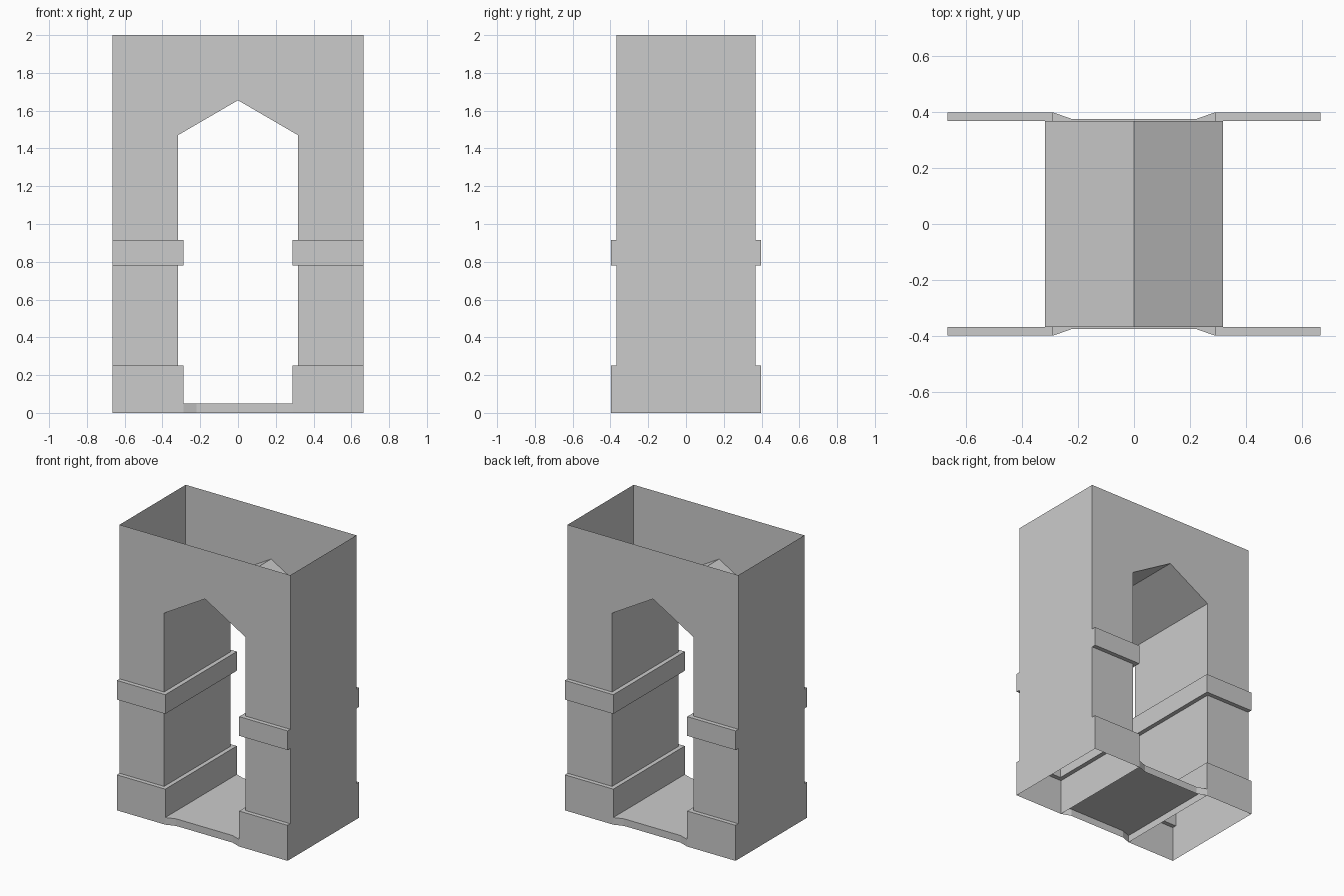
import bpy, bmesh

if "Cube" in bpy.data.objects:
    bpy.data.objects.remove(bpy.data.objects["Cube"])

W, D = 0.665, 0.368        # half width and half depth of the walls
OPEN, OUT = 0.318, 0.03    # half opening, trim projection
SPRING, APEX, TOP = 1.47, 1.655, 2.0
FLOOR_Z = 0.05


def make_object(name, bm):
    bmesh.ops.remove_doubles(bm, verts=bm.verts, dist=1e-5)
    bmesh.ops.recalc_face_normals(bm, faces=bm.faces)
    mesh = bpy.data.meshes.new(name)
    bm.to_mesh(mesh)
    bm.free()
    obj = bpy.data.objects.new(name, mesh)
    bpy.context.collection.objects.link(obj)
    return obj


def face(bm, points):
    return bm.faces.new([bm.verts.new(p) for p in points])


# Wall profile: plinth, plain shaft, band, plain shaft (offset, height)
profile = [(OUT, 0), (OUT, 0.25), (0, 0.25), (0, 0.78),
           (OUT, 0.78), (OUT, 0.915), (0, 0.915), (0, SPRING)]

# Piers: the profile wraps around front, passage and back; outer side is flat
for name, s in (("left_pier", -1), ("right_pier", 1)):
    bm = bmesh.new()
    rings = []
    for o, z in profile:
        x, y = OPEN - o, D + o
        rings.append([bm.verts.new((s * px, py, z)) for px, py in
                      ((W, -y), (x, -y), (x, y), (W, y))])
    for a, b in zip(rings, rings[1:]):
        for i in range(3):
            bm.faces.new((a[i], a[i + 1], b[i + 1], b[i]))
    bm.faces.new([r[0] for r in rings] + [r[3] for r in reversed(rings)])
    make_object(name, bm)

# Arch head: front and back walls, pointed vault and outer sides, open on top
bm = bmesh.new()
outline = [(-W, TOP), (-W, SPRING), (-OPEN, SPRING), (0, APEX),
           (OPEN, SPRING), (W, SPRING), (W, TOP)]
front = [bm.verts.new((x, -D, z)) for x, z in outline]
back = [bm.verts.new((x, D, z)) for x, z in outline]
bm.faces.new(front)
bm.faces.new(back)
for i in (0, 2, 3, 5):
    bm.faces.new((front[i], front[i + 1], back[i + 1], back[i]))
make_object("arch_head", bm)

# Passage floor with a recessed threshold lip at each end
bm = bmesh.new()
e = OPEN - OUT
edge = [(-e, -D - OUT), (-0.22, -D - 0.006), (0.22, -D - 0.006), (e, -D - OUT)]
loop = edge + [(-x, -y) for x, y in edge]
floor = face(bm, [(x, y, FLOOR_Z) for x, y in loop])
for side in (loop[:4], loop[4:]):
    for (x0, y0), (x1, y1) in zip(side, side[1:]):
        face(bm, [(x0, y0, 0), (x1, y1, 0), (x1, y1, FLOOR_Z), (x0, y0, FLOOR_Z)])
make_object("passage_floor", bm)
